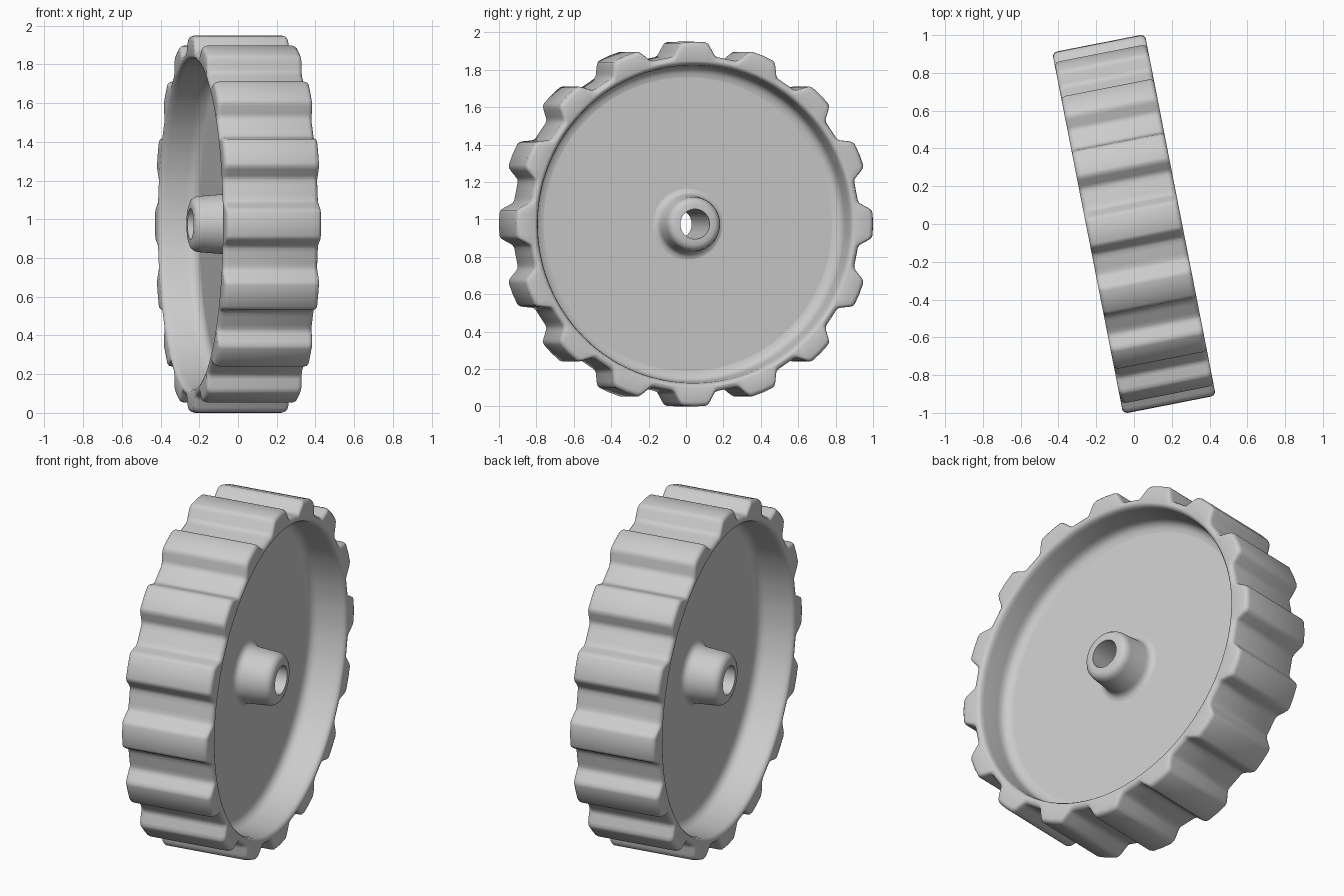
import bpy, bmesh, math
from mathutils import Matrix

if "Cube" in bpy.data.objects:
    bpy.data.objects.remove(bpy.data.objects["Cube"])

TEETH = 16
MID_Z = 0.975
PLACE = Matrix.Translation((0, 0, MID_Z)) @ Matrix.Rotation(math.radians(11.1), 4, 'Z')

grey = bpy.data.materials.new("light_grey")
grey.diffuse_color = (0.6, 0.6, 0.6, 1)
grey.use_nodes = True
grey.node_tree.nodes["Principled BSDF"].inputs["Base Color"].default_value = grey.diffuse_color

# Half of one tooth: (sideways distance, radius), from crown to valley
half_tooth = [(0.0, 0.975), (0.06, 0.974), (0.075, 0.968), (0.086, 0.953),
              (0.106, 0.918), (0.114, 0.907), (0.128, 0.901), (0.15, 0.90)]
tooth = [(-s, r) for s, r in reversed(half_tooth[1:])] + half_tooth
rim_outline = [(2 * math.pi * k / TEETH + s / r, r) for k in range(TEETH) for s, r in tooth]


def lathe(name, profile):
    """Sweep (axial, radius, toothed) points round the x axis; toothed radii are offsets from the tread."""
    bm = bmesh.new()
    rings = []
    for u, rad, toothed in profile:
        ring = []
        for a, r in rim_outline:
            q = r + rad if toothed else rad
            ring.append(bm.verts.new((u, -q * math.sin(a), q * math.cos(a))))
        rings.append(ring)
    n = len(rim_outline)
    for r0, r1 in zip(rings, rings[1:]):
        for i in range(n):
            j = (i + 1) % n
            bm.faces.new((r0[i], r0[j], r1[j], r1[i]))
    bm.transform(PLACE)
    me = bpy.data.meshes.new(name)
    bm.to_mesh(me)
    bm.free()
    me.materials.append(grey)
    ob = bpy.data.objects.new(name, me)
    bpy.context.collection.objects.link(ob)
    bpy.ops.object.select_all(action='DESELECT')
    ob.select_set(True)
    bpy.context.view_layer.objects.active = ob
    bpy.ops.object.shade_smooth_by_angle(angle=math.radians(40))
    return ob


def mirrored(half):
    return half + [(-u, r, t) for u, r, t in reversed(half)]


# Toothed rim: web fillet, drafted inner wall, rounded lip, tread
lathe("toothed_rim", mirrored([
    (0.05, 0.785, False), (0.054, 0.807, False), (0.066, 0.827, False), (0.085, 0.839, False),
    (0.11, 0.843, False), (0.215, 0.85, False), (0.235, 0.855, False), (0.246, 0.863, False),
    (0.25, 0.873, False), (0.25, -0.025, True), (0.247, -0.014, True),
    (0.239, -0.005, True), (0.225, 0.0, True)])[::-1])

# Flat web, one sheet on each side
lathe("web_right", [(0.05, 0.19, False), (0.05, 0.785, False)][::-1])
lathe("web_left", [(-0.05, 0.19, False), (-0.05, 0.785, False)])

# Hub: base fillet, tapered boss, rounded tip, through bore
lathe("hub", mirrored([
    (0.05, 0.19, False), (0.054, 0.174, False), (0.066, 0.161, False), (0.085, 0.154, False),
    (0.205, 0.145, False), (0.226, 0.14, False), (0.242, 0.128, False), (0.25, 0.11, False),
    (0.25, 0.08, False)]))
